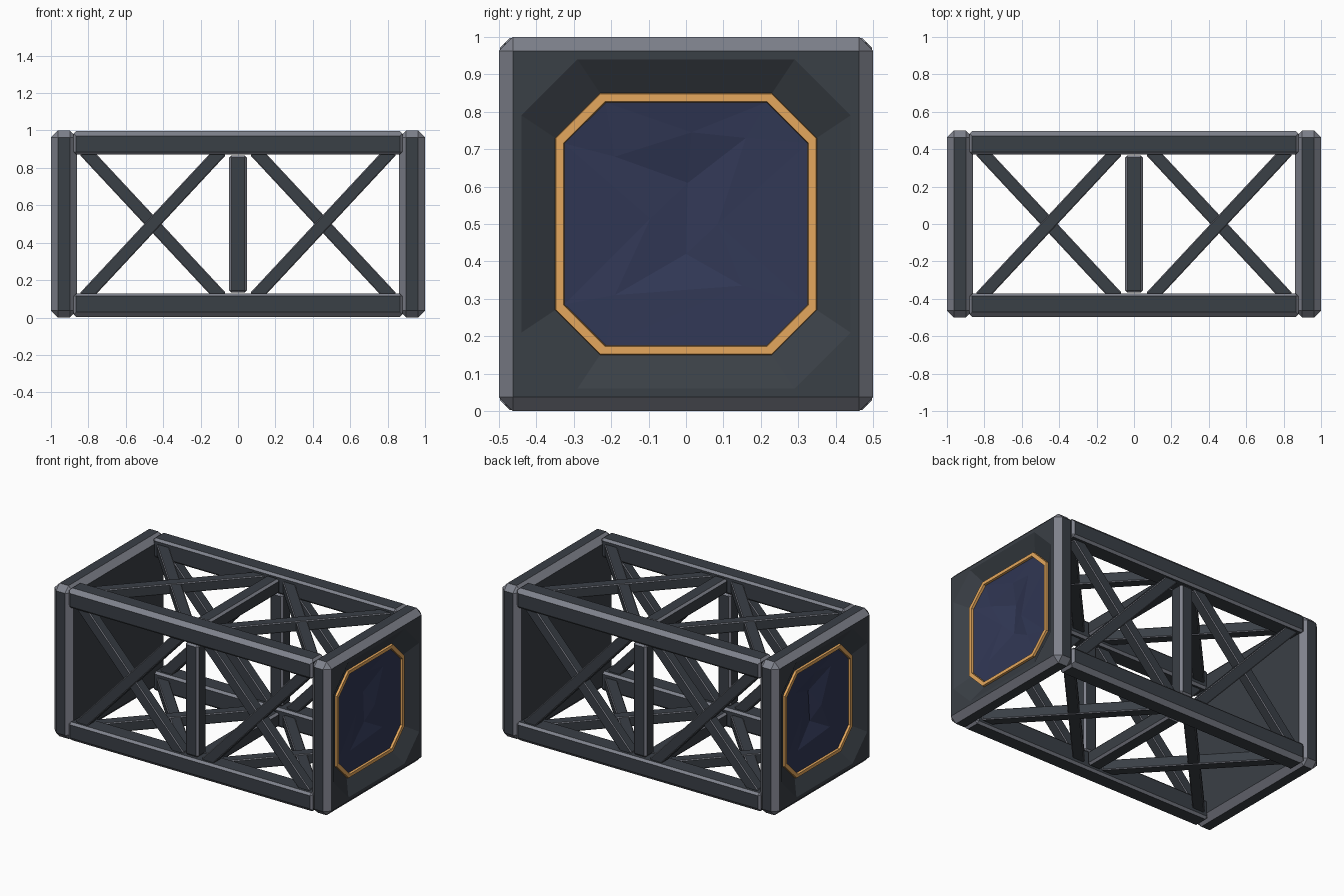
import bpy, bmesh, math
from mathutils import Matrix, Vector
from mathutils.geometry import delaunay_2d_cdt

if "Cube" in bpy.data.objects:
    bpy.data.objects.remove(bpy.data.objects["Cube"])


def mat(name, rgb):
    m = bpy.data.materials.new(name)
    m.diffuse_color = (*rgb, 1)
    m.use_nodes = True
    m.node_tree.nodes["Principled BSDF"].inputs["Base Color"].default_value = m.diffuse_color
    return m


MATS = [mat("dark_metal", (0.042, 0.050, 0.061)),
        mat("worn_edge", (0.21, 0.22, 0.26)),
        mat("orange_trim", (0.78, 0.39, 0.11)),
        mat("blue_pane", (0.031, 0.039, 0.092))]
DARK, LIGHT, ORANGE, BLUE = range(4)
CENTRE = Matrix.Translation((0, 0, 0.5))


def finish(name, bm, matrix):
    me = bpy.data.meshes.new(name)
    bm.to_mesh(me)
    bm.free()
    for m in MATS:
        me.materials.append(m)
    ob = bpy.data.objects.new(name, me)
    ob.matrix_world = CENTRE @ matrix
    bpy.context.collection.objects.link(ob)
    return ob


def cube(size):
    bm = bmesh.new()
    bmesh.ops.create_cube(bm, size=1)
    bmesh.ops.scale(bm, vec=size, verts=bm.verts)
    return bm


def chamfer(bm, edges, w):
    bmesh.ops.bevel(bm, geom=edges, offset=w, segments=1, profile=0.5,
                    affect='EDGES', material=LIGHT)


def box(name, size, w, matrix):
    bm = cube(size)
    chamfer(bm, bm.edges[:], w)
    return finish(name, bm, matrix)


def octagon(h, c, x):
    pts = [(c, h), (-c, h), (-h, c), (-h, -c), (-c, -h), (c, -h), (h, -c), (h, c)]
    return [Vector((x, *p)) for p in pts]


def face_out(faces):
    # open surfaces on the end must look towards +x
    for f in faces:
        f.normal_update()
        if f.normal.x < 0:
            f.normal_flip()


# Four identical sides turned about the long axis
for k in range(4):
    turn = Matrix.Rotation(k * math.pi / 2, 4, 'X')
    # corner rail, wide chamfer on its outer edge
    bm = cube((1.76, 0.125, 0.125))
    outer = [e for e in bm.edges
             if all(v.co.y < 0 and v.co.z > 0 for v in e.verts)]
    chamfer(bm, outer, 0.026)
    rest = [e for e in bm.edges
            if not any(f.material_index == LIGHT for f in e.link_faces)]
    chamfer(bm, rest, 0.014)
    finish(f"corner_rail_{k}", bm, turn @ Matrix.Translation((0, -0.4345, 0.4345)))
    # middle post
    box(f"middle_post_{k}", (0.095, 0.095, 0.735), 0.013,
        turn @ Matrix.Translation((0, -0.435, 0)))
    # crossed braces
    for sx in (-1, 1):
        for sd in (-1, 1):
            box(f"brace_{k}_{sx}_{sd}", (1.07, 0.066, 0.068), 0.005,
                turn @ Matrix.Translation((sx * 0.455, -0.435 + sd * 0.002, 0))
                @ Matrix.Rotation(sd * math.radians(47), 4, 'Y'))

# Relief points of the faceted pane (y, z, depth from the ring)
RELIEF = [(0, -0.08, -0.035), (0.005, 0.11, -0.045), (-0.095, 0.015, -0.022),
          (0.085, 0, -0.018), (-0.19, -0.19, -0.004), (0.15, -0.165, -0.008),
          (0.015, 0.245, -0.014), (-0.19, 0.18, -0.016), (0.16, 0.23, -0.008)]
DEEP = 0.055   # depth of the octagonal recess

for side, ang, relief in (("right", 0, 1.0), ("left", math.pi, 1.5)):
    turn = Matrix.Rotation(ang, 4, 'Z')
    # chamfered end block, outer face opened
    bm = cube((0.138, 1, 1))
    chamfer(bm, bm.edges[:], 0.037)
    face = max(bm.faces, key=lambda f: f.calc_center_median().x)
    corners = {(v.co.y > 0, v.co.z > 0): v for v in face.verts}
    bmesh.ops.delete(bm, geom=[face], context='FACES_ONLY')
    order = [corners[q] for q in ((True, True), (False, True), (False, False), (True, False))]
    o, inner = [[bm.verts.new(p) for p in octagon(h, c, 0.069 - d)]
                for h, c, d in ((0.44, 0.29, 0), (0.35, 0.23, DEEP))]
    new = []
    for i in range(4):
        new.append(bm.faces.new((order[i], order[(i + 1) % 4], o[2 * i + 1], o[2 * i])))
        new.append(bm.faces.new((order[i], o[2 * i], o[2 * i - 1])))
    # recess slopes
    for i in range(8):
        j = (i + 1) % 8
        new.append(bm.faces.new((o[i], o[j], inner[j], inner[i])))
    face_out(new)
    finish(f"{side}_end_block", bm, turn @ Matrix.Translation((0.931, 0, 0)))

    # raised orange trim ring
    bm = bmesh.new()
    loops = [[bm.verts.new(p) for p in octagon(h, c, 1 - DEEP + d)]
             for h, c, d in ((0.35, 0.23, -0.005), (0.348, 0.229, 0.014),
                             (0.327, 0.2165, 0.014), (0.325, 0.215, -0.005))]
    for a, b in zip(loops, loops[1:]):
        for i in range(8):
            j = (i + 1) % 8
            bm.faces.new((a[i], a[j], b[j], b[i])).material_index = ORANGE
    face_out(bm.faces)
    finish(f"{side}_trim_ring", bm, turn)

    # faceted blue pane
    pts = [(p.y, p.z, 0) for p in octagon(0.325, 0.215, 0)] + RELIEF
    res = delaunay_2d_cdt([Vector(p[:2]) for p in pts],
                          [(i, (i + 1) % 8) for i in range(8)] + [(8, 9)], [], 0, 1e-6)
    bm = bmesh.new()
    vs = [bm.verts.new((1 - DEEP + relief * pts[src[0]][2], v.x, v.y))
          for v, src in zip(res[0], res[3])]
    for f in res[2]:
        bm.faces.new([vs[i] for i in f]).material_index = BLUE
    face_out(bm.faces)
    finish(f"{side}_pane", bm, turn)
